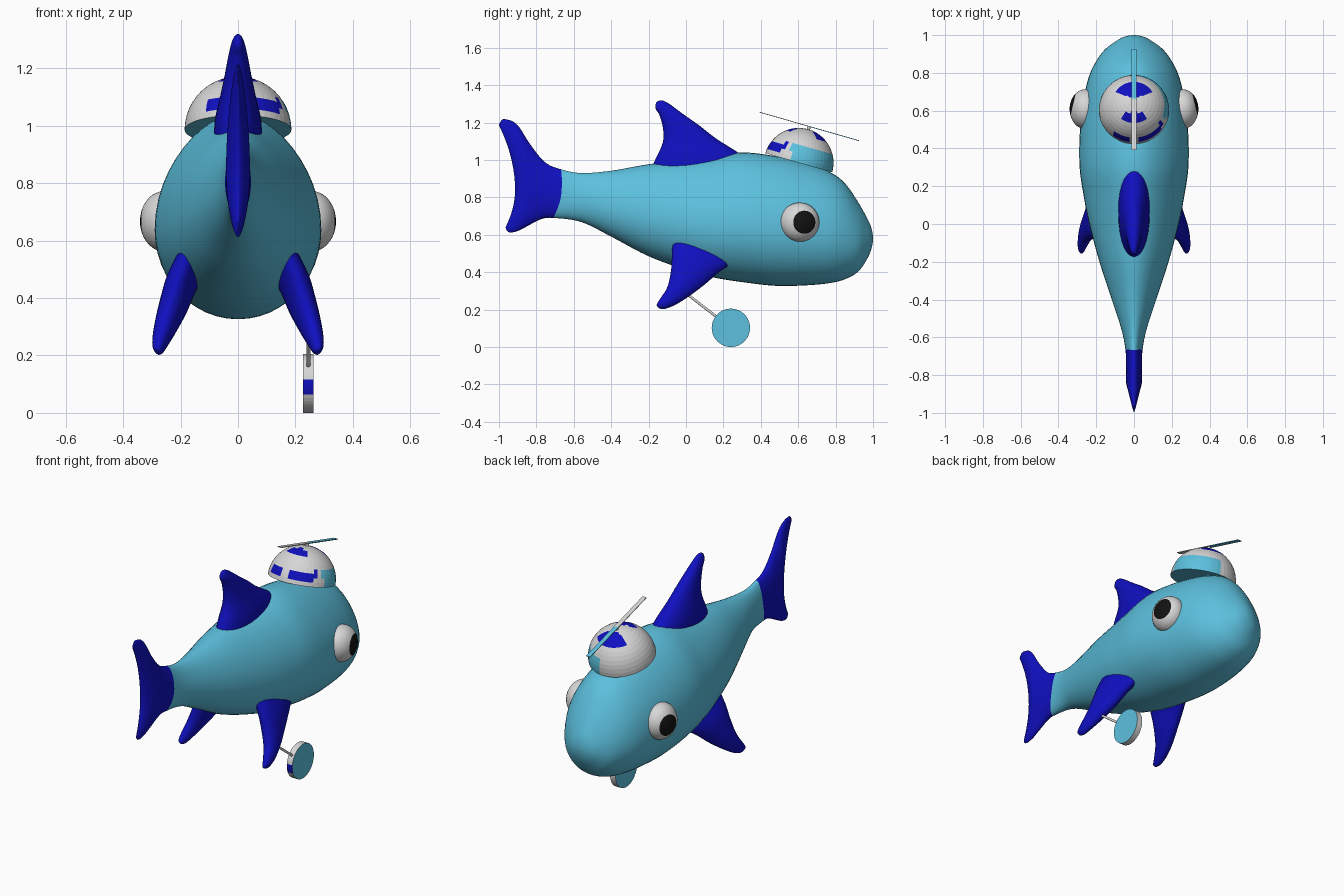
import bpy, bmesh, math
from mathutils import Vector, Matrix

if "Cube" in bpy.data.objects:
    bpy.data.objects.remove(bpy.data.objects["Cube"])


def material(name, rgb):
    m = bpy.data.materials.new(name)
    m.diffuse_color = (*rgb, 1)
    m.use_nodes = True
    m.node_tree.nodes["Principled BSDF"].inputs["Base Color"].default_value = m.diffuse_color
    return m


TEAL = material("light_teal", (0.107, 0.53, 0.73))
BLUE = material("deep_blue", (0.005, 0.005, 0.53))
PALE = material("pale_grey", (0.68, 0.68, 0.68))
BLACK = material("black", (0.006, 0.006, 0.006))


def finish(name, bm, mats, smooth=True):
    bmesh.ops.remove_doubles(bm, verts=bm.verts, dist=0.0005)
    bmesh.ops.recalc_face_normals(bm, faces=bm.faces)
    for f in bm.faces:
        f.smooth = smooth
    me = bpy.data.meshes.new(name)
    bm.to_mesh(me)
    bm.free()
    for m in mats:
        me.materials.append(m)
    ob = bpy.data.objects.new(name, me)
    bpy.context.collection.objects.link(ob)
    return ob


def resample(rows, steps, first, last):
    """Catmull-Rom curve through rows of section parameters."""
    p = [first] + rows + [last]
    out = []
    for i in range(1, len(p) - 2):
        for k in range(steps):
            t = k / steps
            out.append([0.5 * (2 * b + (c - a) * t + (2 * a - 5 * b + 4 * c - d) * t * t
                               + (3 * b - a - 3 * c + d) * t ** 3)
                        for a, b, c, d in zip(*p[i - 1:i + 3])])
    return out + [rows[-1]]


def loft(bm, rings, split=None):
    """Skin rings of points; faces from ring number 'split' on get material 1."""
    vs = [[bm.verts.new(q) for q in r] for r in rings]
    n = len(vs[0])
    for i in range(len(vs) - 1):
        for j in range(n):
            f = bm.faces.new((vs[i][j], vs[i][(j + 1) % n], vs[i + 1][(j + 1) % n], vs[i + 1][j]))
            f.material_index = int(split is not None and i >= split)
    for r in (vs[0], vs[-1]):
        f = bm.faces.new(r)
        f.material_index = int(split is not None and r is vs[-1])


# Body with tail fin: rows of y, top z, bottom z, half width
trunk = [(1.0, .58, .58, 0), (.99, .64, .52, .055), (.965, .695, .465, .10), (.92, .775, .402, .158),
         (.85, .875, .362, .207), (.77, .935, .342, .242), (.65, .98, .33, .268), (.48, 1.02, .327, .287),
         (.3, 1.04, .347, .288), (.14, 1.017, .373, .265), (0, .997, .412, .237),
         (-.2, .977, .485, .183), (-.4, .942, .59, .118), (-.56, .93, .668, .066)]
# Tail rows: top y, top z, bottom y, bottom z, bow, half width
tail = [(-.668, .95, -.71, .69, .02, .045), (-.754, .988, -.775, .683, .015, .043),
        (-.834, 1.085, -.85, .645, .02, .042), (-.904, 1.19, -.90, .62, .05, .040),
        (-.968, 1.218, -.94, .612, .08, .032), (-.992, 1.205, -.958, .622, .077, .02),
        (-1.0, 1.185, -.965, .64, .068, 0)]
rows = [(y, zt, y, zb, 0, w) for y, zt, zb, w in trunk] + tail
nose, end = rows[1], tail[-2]


def body_ring(r, n=48):
    yt, zt, yb, zb, bow, w = r
    zc = zb + 0.43 * (zt - zb)
    pts = []
    for k in range(n):
        a = 2 * math.pi * k / n
        s, c = math.sin(a), math.cos(a)
        z = zc + s * ((zt - zc) if s > 0 else (zc - zb))
        u = (1 + s) / 2
        pts.append((w * c * (1 - 0.14 * max(s, 0) ** 2), yb + (yt - yb) * u + bow * (1 - s * s), z))
    return pts


STEPS = 5
bm = bmesh.new()
sections = resample(rows, STEPS, (nose[0], nose[3], nose[2], nose[1], 0, -nose[5]), (*end[:5], -end[5]))
loft(bm, [body_ring(r) for r in sections], split=len(trunk) * STEPS)
finish("body", bm, [TEAL, BLUE])


# Fins: rows of leading y, z, trailing y, z, half thickness, x
def fin(name, rows, normal, side=1):
    rings = []
    for yl, zl, yt, zt, th, x in resample(rows, 5, rows[0], rows[-1]):
        lead, trail = Vector((x, yl, zl)), Vector((x, yt, zt))
        mid, half = (lead + trail) / 2, (lead - trail) / 2
        ring = []
        for k in range(28):
            a = 2 * math.pi * k / 28
            q = mid + half * math.cos(a) + Vector(normal) * th * math.sin(a)
            ring.append((q.x * side, q.y, q.z))
        rings.append(ring)
    bm = bmesh.new()
    loft(bm, rings)
    finish(name, bm, [BLUE])


fin("dorsal_fin", [(.36, .98, -.21, .90, .085, 0), (.27, 1.045, -.165, 1.0, .08, 0),
                   (.16, 1.115, -.125, 1.09, .062, 0), (.07, 1.185, -.122, 1.16, .047, 0),
                   (-.015, 1.245, -.14, 1.235, .034, 0), (-.085, 1.297, -.163, 1.275, .023, 0),
                   (-.12, 1.316, -.16, 1.305, .012, 0), (-.138, 1.319, -.15, 1.315, .002, 0)], (1, 0, 0))
pectoral = [(.29, .47, -.07, .60, .055, .15), (.19, .41, -.075, .50, .055, .195),
            (.10, .335, -.08, .41, .05, .225), (.02, .275, -.10, .32, .04, .253),
            (-.05, .23, -.14, .255, .028, .272), (-.10, .208, -.157, .225, .018, .278),
            (-.125, .202, -.145, .208, .004, .278)]

# Mirrored pectoral fins and eyes
for side, label in ((1, "right"), (-1, "left")):
    fin(label + "_pectoral_fin", pectoral, (.94, 0, .33), side)
    bm = bmesh.new()
    bmesh.ops.create_uvsphere(bm, u_segments=40, v_segments=20, radius=1)
    for f in bm.faces:  # pupil: cap within 36 degrees of the pole
        f.material_index = int(f.calc_center_median().normalized().z > math.cos(math.radians(36)))
    aim = Vector((.957 * side, .29, 0)).to_track_quat('Z', 'Y').to_matrix().to_4x4()
    bm.transform(Matrix.Translation((.258 * side, .608, .667))
                 @ Matrix.Diagonal((.083, .105, .105, 1)) @ aim)
    finish(label + "_eye", bm, [PALE, BLACK])

# Dome cap, tilted forward, with painted patches
R, C = .186, Vector((0, .603, .985))
TILT = Matrix.Rotation(math.radians(-16), 4, 'X')
bm = bmesh.new()
bmesh.ops.create_uvsphere(bm, u_segments=48, v_segments=24, radius=R)
geom = bm.verts[:] + bm.edges[:] + bm.faces[:]
bmesh.ops.bisect_plane(bm, geom=geom, dist=1e-4, plane_co=(0, 0, 0), plane_no=(0, 0, 1), clear_inner=True)
bmesh.ops.holes_fill(bm, edges=[e for e in bm.edges if e.is_boundary], sides=0)
for f in bm.faces:
    p = f.calc_center_median()
    q = (TILT @ p) / R
    az, rad = math.degrees(math.atan2(q.y, q.x)), math.hypot(q.x, q.y)
    if len(f.verts) > 4:
        f.material_index = 2
    elif p.z < .45 * R and -15 < az < 85:
        f.material_index = 2
    elif (-130 < az < -25 and not -100 < az < -82 and .82 < rad < .93
          or (q.x / .5) ** 2 + ((q.y - .58) / .2) ** 2 < 1
          or (q.x / .33) ** 2 + ((q.y + .18) / .15) ** 2 < 1):
        f.material_index = 1
bm.transform(Matrix.Translation(C) @ TILT)
finish("cap_dome", bm, [PALE, BLUE, TEAL], smooth=False)


def rod(name, a, b, radius, mats, segs=12, smooth=True):
    a, b = Vector(a), Vector(b)
    bm = bmesh.new()
    bmesh.ops.create_cone(bm, cap_ends=True, segments=segs, radius1=radius, radius2=radius, depth=(b - a).length)
    bm.transform(Matrix.Translation((a + b) / 2) @ (b - a).to_track_quat('Z', 'Y').to_matrix().to_4x4())
    ob = finish(name, bm, mats, smooth)
    return ob


# Propeller: short shaft and one flat blade
up = (TILT @ Vector((0, 0, 1))).normalized()
rod("propeller_shaft", C + up * (R - .01), C + up * (R + .018), .009, [PALE], smooth=False)
bm = bmesh.new()
bmesh.ops.create_cube(bm, size=1)
bmesh.ops.bisect_plane(bm, geom=bm.verts[:] + bm.edges[:] + bm.faces[:], plane_co=(0, 0, 0), plane_no=(0, 1, 0))
for f in bm.faces:
    f.material_index = int(f.calc_center_median().y > 0)
bm.transform(Matrix.Translation(C + up * (R + .016)) @ TILT @ Matrix.Diagonal((.026, .555, .004, 1)))
finish("propeller_blade", bm, [PALE, TEAL], smooth=False)

# Round disc on a stick, held by the right fin
disc = rod("disc", (.227, .24, .1025), (.263, .24, .1025), .1025, [PALE, TEAL, BLUE], 48, False)
for poly in disc.data.polygons:
    if abs(poly.normal.x) > .9:
        poly.material_index = 1
    elif poly.normal.y < -.5 and .06 < poly.center.z < .11:
        poly.material_index = 2
rod("disc_stick", (.245, .20, .133), (.245, -.03, .31), .007, [PALE], smooth=False)
